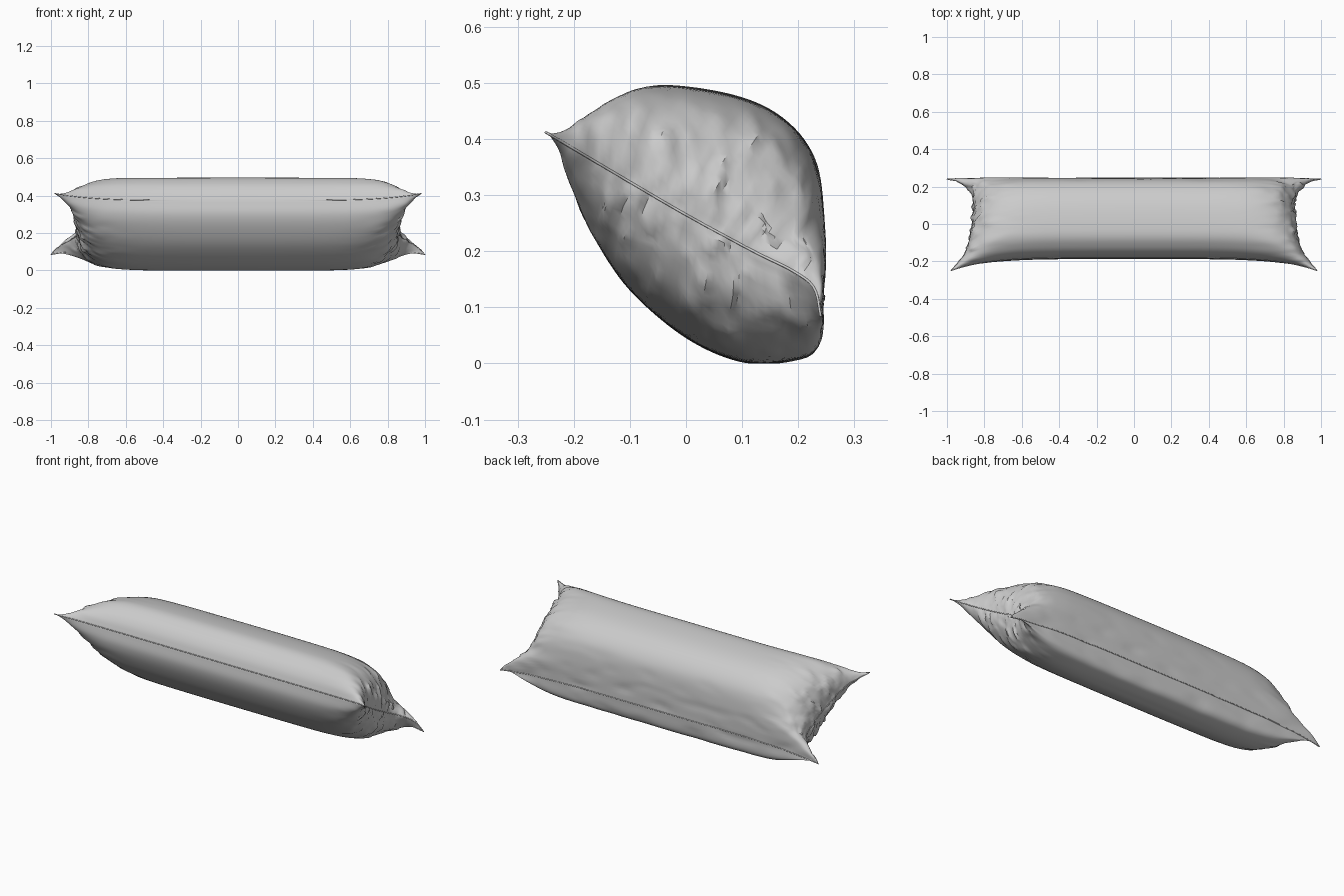
import bpy, bmesh, math
from mathutils import Vector, noise

if "Cube" in bpy.data.objects:
    bpy.data.objects.remove(bpy.data.objects["Cube"])


def sample(pts, t):
    """Smooth Catmull-Rom sample of a point list, t in 0..1 (even by chord length)."""
    pts = [Vector(p) for p in pts]
    d = [0.0]
    for a, b in zip(pts, pts[1:]):
        d.append(d[-1] + (b - a).length)
    s = t * d[-1]
    i = max(k for k in range(len(pts) - 1) if d[k] <= s + 1e-9)
    f = min(1, (s - d[i]) / (d[i + 1] - d[i]))
    p1, p2 = pts[i], pts[i + 1]
    p0 = pts[i - 1] if i else p1 * 2 - p2
    p3 = pts[i + 2] if i + 2 < len(pts) else p2 * 2 - p1
    return 0.5 * (2 * p1 + (p2 - p0) * f + (2 * p0 - 5 * p1 + 4 * p2 - p3) * f ** 2
                  + (3 * p1 - p0 - 3 * p2 + p3) * f ** 3)


# (y, z) half profiles at the middle, from the front seam to the back seam
UPPER = [(-.18, .375), (-.16, .425), (-.12, .468), (-.05, .496), (.08, .48), (.17, .44),
         (.228, .37), (.246, .27), (.246, .12)]
LOWER = [(-.18, .375), (-.187, .3), (-.16, .22), (-.1, .13), (0, .045), (.1, .002),
         (.19, .004), (.236, .03), (.246, .12)]
# (y, z) of the side seam and its (v, x) outline
SIDE = [(-.25, .412), (-.12, .335), (0, .265), (.12, .2), (.19, .165), (.228, .135), (.24, .085)]
REACH = [(0, .98), (.07, .945), (.16, .908), (.3, .877), (.5, .86), (.7, .856),
         (.8, .872), (.88, .915), (.95, .97), (1, 1.0)]


def reach(v):
    for (a, p), (b, q) in zip(REACH, REACH[1:]):
        if v <= b:
            return p + (q - p) * (v - a) / (b - a)
    return REACH[-1][1]


NV, NU = 56, 44


def surface(half, v, u):
    """Point on the cushion: core line drifts to the side seam, thickness closes on it."""
    a = abs(u)
    h = max(0, 1 - a ** 9) ** 0.52 * (1 - 0.025 * a * a)
    mid, end = sample(half, v), sample(SIDE, v)
    core = Vector(half[0]).lerp(Vector(half[-1]), v)
    yz = core.lerp(end, a ** 5) + (mid - core) * h
    x = u * reach(v)
    # gathered creases towards the ends, stronger near the back
    w = a ** 8 * (0.012 + 0.022 * v) * math.sin(math.pi * v) ** 0.5
    n = noise.noise(Vector((x * 5, yz.x * 26, yz.y * 14)))
    n += 0.6 * noise.noise(Vector((x * 10, yz.x * 55, yz.y * 28)))
    out = (mid - Vector((.03, .25))).normalized()
    yz = yz + out * n * w * min(1, h * 2)
    x += math.copysign(n * w * 0.9, u) if a > .3 else 0
    # soft dimples on the flattened back
    yz.x -= 0.012 * max(0, noise.noise(Vector((x * 7, 3, yz.y * 16)))) * h * max(0, v - .6) * 2
    return Vector((x, min(.25, yz.x), max(0, yz.y)))


# cushion body
bm = bmesh.new()
rings = []
for i in range(-NU, NU + 1):
    u = math.sin(i / NU * math.pi / 2)
    ring = [bm.verts.new(surface(UPPER, j / NV, u)) for j in range(NV + 1)]
    ring += [bm.verts.new(surface(LOWER, j / NV, u)) for j in range(NV - 1, 0, -1)]
    rings.append(ring)
for a, b in zip(rings, rings[1:]):
    for j in range(len(a)):
        k = (j + 1) % len(a)
        bm.faces.new((a[j], a[k], b[k], b[j]))
bmesh.ops.remove_doubles(bm, verts=bm.verts, dist=1e-5)
bmesh.ops.recalc_face_normals(bm, faces=bm.faces)
mesh = bpy.data.meshes.new("cushion")
bm.to_mesh(mesh)
bm.free()
body = bpy.data.objects.new("cushion", mesh)
bpy.context.collection.objects.link(body)
bpy.context.view_layer.objects.active = body
body.select_set(True)
bpy.ops.object.shade_smooth_by_angle(angle=math.radians(40))

# thin stitched seam around the whole edge
us = [math.sin(i / NU * math.pi / 2) for i in range(-NU, NU + 1)]
vs = [j / NV for j in range(1, NV)]
path = [surface(UPPER, 0, u) for u in us] + [surface(UPPER, v, 1) for v in vs]
path += [surface(UPPER, 1, u) for u in reversed(us)] + [surface(UPPER, v, -1) for v in reversed(vs)]
curve = bpy.data.curves.new("seam", 'CURVE')
curve.dimensions = '3D'
curve.bevel_depth = 0.0024
curve.bevel_resolution = 1
sp = curve.splines.new('POLY')
sp.points.add(len(path) - 1)
for p, co in zip(sp.points, path):
    p.co = (*co, 1)
sp.use_cyclic_u = True
seam = bpy.data.objects.new("seam", curve)
bpy.context.collection.objects.link(seam)
